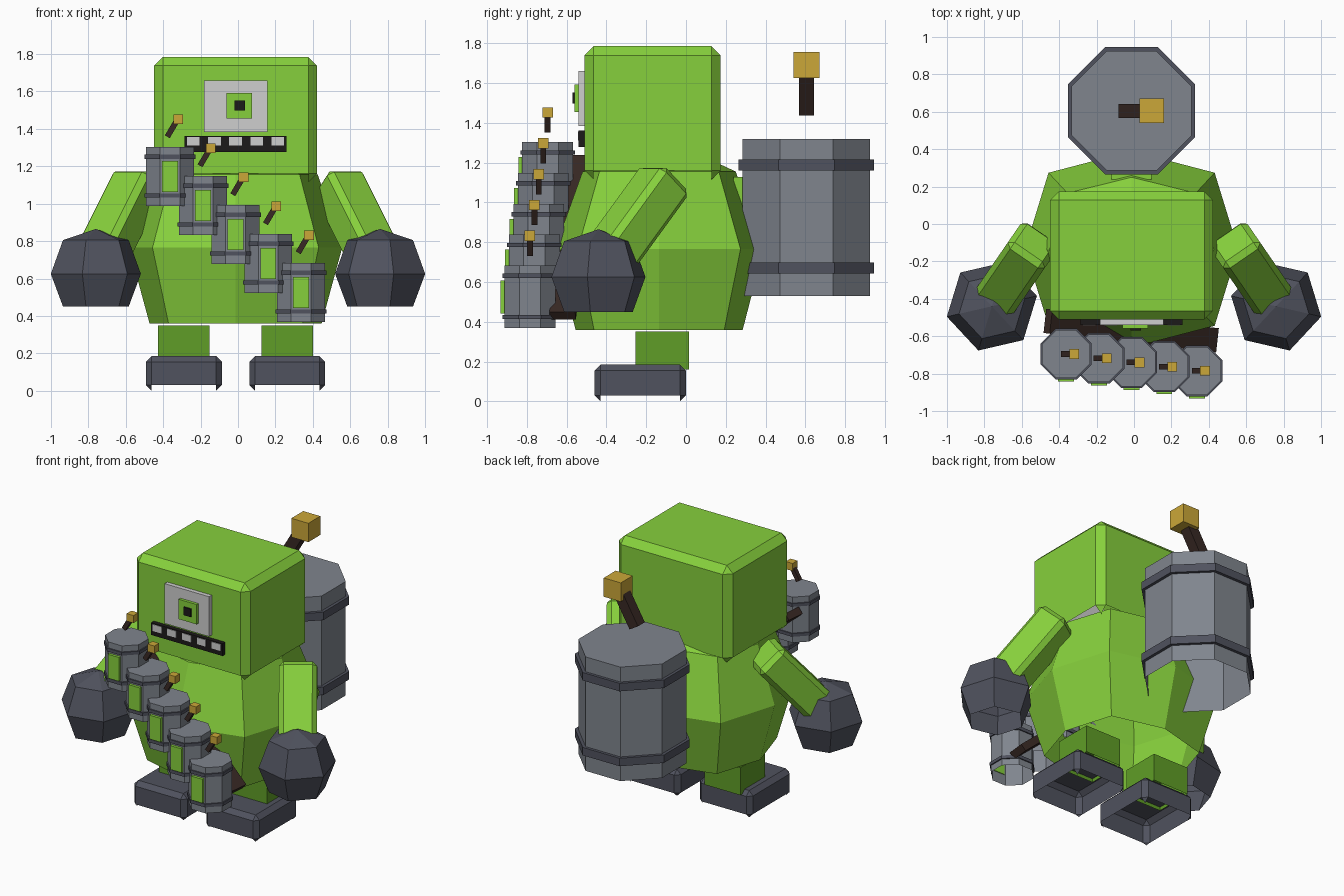
import bpy, bmesh, math
from mathutils import Vector, Matrix

if "Cube" in bpy.data.objects:
    bpy.data.objects.remove(bpy.data.objects["Cube"], do_unlink=True)


def material(name, r, g, b):
    m = bpy.data.materials.new(name)
    m.use_nodes = True
    m.diffuse_color = (r, g, b, 1)
    m.node_tree.nodes["Principled BSDF"].inputs["Base Color"].default_value = (r, g, b, 1)
    return m


LIME = material("lime_green", .24, .63, .045)
MOSS = material("dark_green", .115, .34, .02)
SLATE = material("slate", .08, .085, .112)
STEEL = material("steel_grey", .215, .235, .27)
WOOD = material("dark_brown", .04, .022, .018)
GOLD = material("gold", .6, .39, .04)
PALE = material("pale_grey", .62, .62, .62)
BLACK = material("black", .012, .01, .01)


def finish(bm, name, mat, open_bottom=False):
    """Make an object; open_bottom drops the faces that point downward."""
    bmesh.ops.recalc_face_normals(bm, faces=bm.faces)
    if open_bottom:
        bm.normal_update()
        down = [f for f in bm.faces if f.normal.z < -.65]
        bmesh.ops.delete(bm, geom=down, context='FACES')
    mesh = bpy.data.meshes.new(name)
    bm.to_mesh(mesh)
    bm.free()
    mesh.materials.append(mat)
    obj = bpy.data.objects.new(name, mesh)
    bpy.context.collection.objects.link(obj)
    return obj


def box(name, mat, center, size, bevel=0, open_bottom=False, rot=None):
    bm = bmesh.new()
    bmesh.ops.create_cube(bm, size=1)
    bmesh.ops.scale(bm, vec=size, verts=bm.verts)
    if bevel:
        bmesh.ops.bevel(bm, geom=bm.edges[:], offset=bevel, segments=1,
                        profile=.5, affect='EDGES')
    m = Matrix.Translation(center)
    if rot:
        m = m @ rot.to_matrix().to_4x4()
    bmesh.ops.transform(bm, matrix=m, verts=bm.verts)
    return finish(bm, name, mat, open_bottom)


def bar(name, mat, a, b, w, d, bevel=0, up='Y'):
    """Box running from point a to point b."""
    a, b = Vector(a), Vector(b)
    return box(name, mat, (a + b) / 2, (w, d, (b - a).length), bevel,
               rot=(b - a).to_track_quat('Z', up))


def lathe(name, mat, center, rings, sides, turn=0, power=1, pole=None, cap=False):
    """Stack of polygon rings (z, rx, ry), open below, with an optional top."""
    bm = bmesh.new()
    c = Vector(center)
    loops = []
    for z, rx, ry in rings:
        loop = []
        for i in range(sides):
            a = math.radians(turn) + math.tau * i / sides
            x, y = math.cos(a), math.sin(a)
            x = math.copysign(abs(x) ** power, x)
            y = math.copysign(abs(y) ** power, y)
            loop.append(bm.verts.new(c + Vector((rx * x, ry * y, z))))
        loops.append(loop)
    for lo, hi in zip(loops, loops[1:]):
        for i in range(sides):
            j = (i + 1) % sides
            bm.faces.new((lo[i], lo[j], hi[j], hi[i]))
    top = loops[-1]
    if pole is not None:
        tip = bm.verts.new(c + Vector((0, 0, pole)))
        for i in range(sides):
            bm.faces.new((top[i], top[(i + 1) % sides], tip))
    elif cap:
        bm.faces.new(top)
    return finish(bm, name, mat)


def barrel(name, x, y, z, s):
    """Octagonal keg with two hoops, a front label and a floating fuse."""
    k = 1 / math.cos(math.pi / 8)
    r, h, hoop = .128 * s * k, .315 * s, .136 * s * k
    lathe(name, STEEL, (x, y, z), [(0, r, r), (h, r, r)], 8, 22.5, cap=True)
    for part, hz in (("lower_hoop", .045), ("upper_hoop", .252)):
        lathe(name + "_" + part, SLATE, (x, y, z + hz * s),
              [(0, r, r), (0, hoop, hoop), (.022 * s, hoop, hoop), (.022 * s, r, r)], 8, 22.5)
    box(name + "_label", LIME, (x, y - .135 * s, z + .157 * s),
        (.085 * s, .024 * s, .165 * s))
    top = z + h
    bar(name + "_fuse", WOOD, (x - .015 * s, y, top + .055 * s),
        (x + .035 * s, y, top + .14 * s), .03 * s, .03 * s)
    e = .052 * s
    box(name + "_spark", GOLD, (x + .043 * s, y, top + .149 * s), (e, e, e))


CX = -.013

# Torso and head
lathe("torso", LIME, (CX, -.135, .765),
      [(-.405, .46, .42), (0, .57, .525), (.39, .44, .385)], 8, power=.72, pole=.57)
box("head", LIME, (CX, -.168, 1.45), (.87, .685, .67), .046, True)

# Eye
box("eye_plate", PALE, (CX, -.525, 1.522), (.34, .03, .275))
box("iris", LIME, (.007, -.545, 1.523), (.137, .03, .137))
box("pupil", BLACK, (.01, -.56, 1.525), (.055, .02, .055))

# Mouth and teeth
box("mouth", BLACK, (CX, -.525, 1.32), (.545, .03, .085))
for i in range(5):
    box(f"tooth_{i + 1}", PALE, (CX + (i - 2) * .113, -.538, 1.333), (.068, .012, .046))

# Limbs
for side, sx in (("left", 1), ("right", -1)):
    bar(side + "_arm", LIME, (sx * .53, -.1, 1.12), (sx * .75, -.42, .68), .24, .22, .03)
    R = .247
    q = R * .73
    lathe(side + "_fist", SLATE, (sx * .76, -.44, .625),
          [(-.175, q, q), (0, R, R), (.18, q, q)], 6, 13 if sx < 0 else 47, pole=.24)
    fx = CX + sx * .276
    box(side + "_leg", MOSS, (fx, -.12, .255), (.275, .27, .19), 0, True)
    box(side + "_foot", SLATE, (fx, -.23, .0925), (.405, .46, .185), .03, True)

# Chest strap with its row of small kegs
bar("chest_strap", WOOD, (-.46, -.52, 1.22), (.43, -.62, .43), .05, .13, up='X')
for i in range(5):
    barrel(f"small_keg_{i + 1}", -.363 + .175 * i, -.695 - .0225 * i, .988 - .155 * i, 1)

# Large keg on the back
barrel("back_keg", CX, .605, .53, 2.5)
